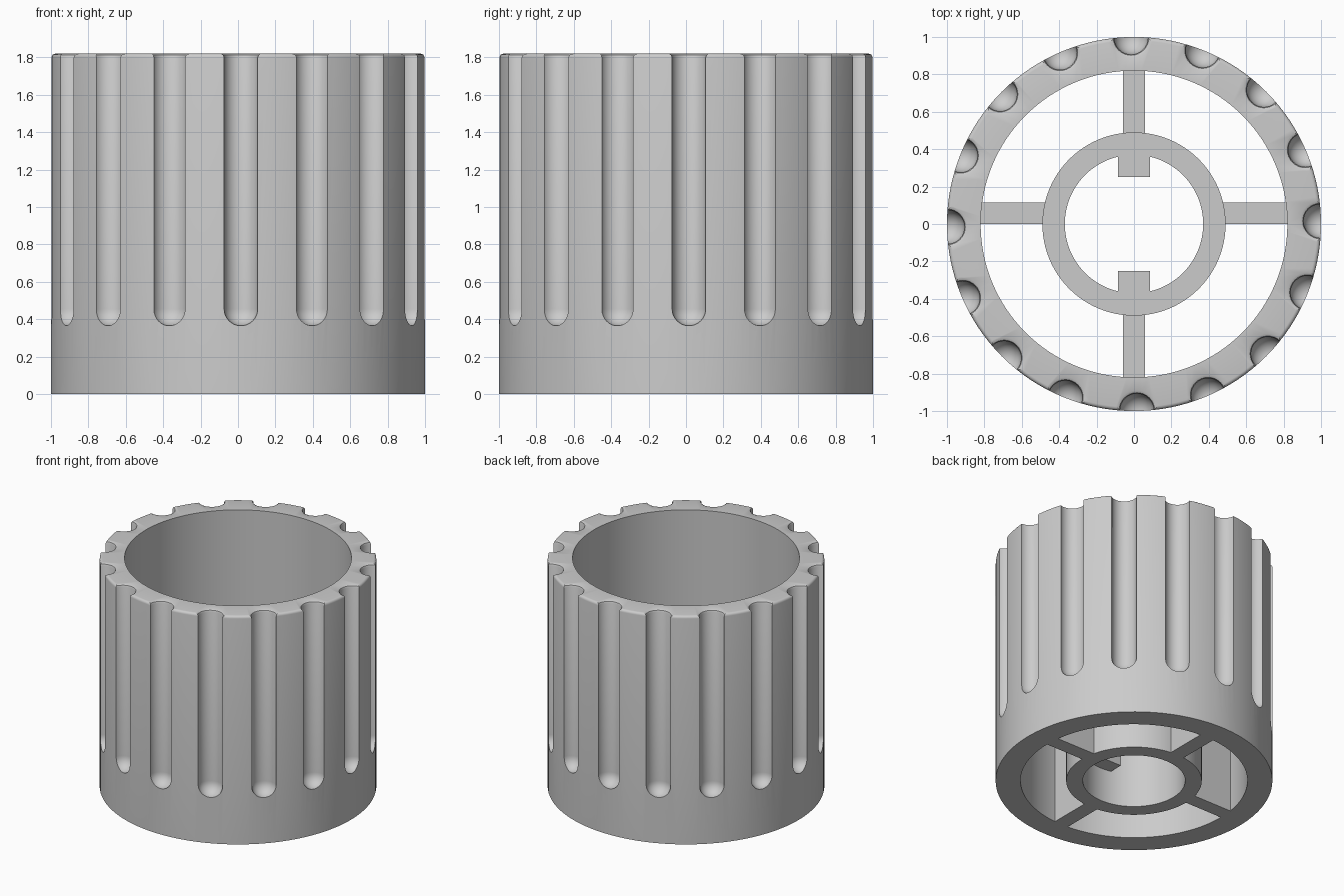
import bpy
import bmesh
from math import sin, cos, pi, radians
from mathutils import Matrix, Vector

default = bpy.data.objects.get("Cube")
if default:
    bpy.data.objects.remove(default, do_unlink=True)

HEIGHT = 1.82
HUB_TOP = 0.95
SPOKE_TOP = 0.8

grey = bpy.data.materials.new("grey plastic")
grey.use_nodes = True
grey.diffuse_color = (0.6, 0.6, 0.6, 1)
grey.node_tree.nodes["Principled BSDF"].inputs["Base Color"].default_value = (0.6, 0.6, 0.6, 1)


def lathe(bm, profile, segments, closed, centre=(0, 0)):
    """Revolve (radius, z) points about a vertical axis."""
    rings = [[bm.verts.new((centre[0] + r * cos(2 * pi * i / segments),
                            centre[1] + r * sin(2 * pi * i / segments), z))
              for i in range(segments)] for r, z in profile]
    pairs = list(zip(rings, rings[1:]))
    if closed:
        pairs.append((rings[-1], rings[0]))
    for a, b in pairs:
        for i in range(segments):
            j = (i + 1) % segments
            bm.faces.new((a[i], a[j], b[j], b[i]))


def finish(bm, name):
    """Turn the bmesh into a grey object."""
    bmesh.ops.remove_doubles(bm, verts=bm.verts, dist=1e-5)
    bmesh.ops.dissolve_degenerate(bm, edges=bm.edges, dist=1e-6)
    bmesh.ops.recalc_face_normals(bm, faces=bm.faces)
    mesh = bpy.data.meshes.new(name)
    bm.to_mesh(mesh)
    bm.free()
    mesh.materials.append(grey)
    obj = bpy.data.objects.new(name, mesh)
    bpy.context.collection.objects.link(obj)
    return obj


def select(obj):
    bpy.ops.object.select_all(action='DESELECT')
    obj.select_set(True)
    bpy.context.view_layer.objects.active = obj


def box(name, low, high):
    low, high = Vector(low), Vector(high)
    bm = bmesh.new()
    bmesh.ops.create_cube(bm, size=1, matrix=Matrix.Translation((low + high) / 2)
                          @ Matrix.Diagonal((*(high - low), 1)))
    return finish(bm, name)


# Outer shell with a softly rounded top rim
ROUND = 0.02
rim = [(1 - ROUND + ROUND * cos(a), HEIGHT - ROUND + ROUND * sin(a))
       for a in (pi / 2 * k / 4 for k in range(5))]
bm = bmesh.new()
lathe(bm, [(0.82, 0), (1, 0)] + rim + [(0.82, HEIGHT)], 128, True)
shell = finish(bm, "outer_shell")

# Grip grooves: round-ended cutters that flare slightly at the rim
R = 0.09
groove = [(R * sin(a), 0.365 + R - R * cos(a)) for a in (pi / 2 * k / 8 for k in range(9))]
groove += [(R, HEIGHT - 0.02), (R + 0.005, HEIGHT - 0.007), (R + 0.018, HEIGHT),
           (R + 0.018, HEIGHT + 0.1), (0, HEIGHT + 0.1)]
bm = bmesh.new()
for i in range(16):
    angle = radians(22.5 * i + 0.9)
    lathe(bm, groove, 32, False, (0.997 * cos(angle), 0.997 * sin(angle)))
cutter = finish(bm, "groove_cutter")
cutter.hide_render = True
select(shell)
cut = shell.modifiers.new("grooves", 'BOOLEAN')
cut.operation = 'DIFFERENCE'
cut.solver = 'EXACT'
cut.object = cutter
bpy.ops.object.modifier_apply(modifier=cut.name)
bpy.data.objects.remove(cutter, do_unlink=True)

# Central hub sleeve
bm = bmesh.new()
lathe(bm, [(0.37, 0), (0.49, 0), (0.49, HUB_TOP), (0.37, HUB_TOP)], 96, True)
hub = finish(bm, "hub_sleeve")

for obj in (shell, hub):
    select(obj)
    bpy.ops.object.shade_smooth_by_angle(angle=radians(30))

# Spokes joining hub and shell, and keys inside the hub
for side, word in ((1, "left"), (-1, "right")):
    ends = sorted((side * 0.475, side * 0.825))
    box(word + "_spoke", (ends[0], 0, 0), (ends[1], 0.115, SPOKE_TOP))
for side, word in ((1, "back"), (-1, "front")):
    ends = sorted((side * 0.475, side * 0.825))
    box(word + "_spoke", (-0.06, ends[0], 0), (0.06, ends[1], SPOKE_TOP))
    ends = sorted((side * 0.25, side * 0.38))
    box(word + "_key", (-0.085, ends[0], 0.27), (0.085, ends[1], HUB_TOP))
